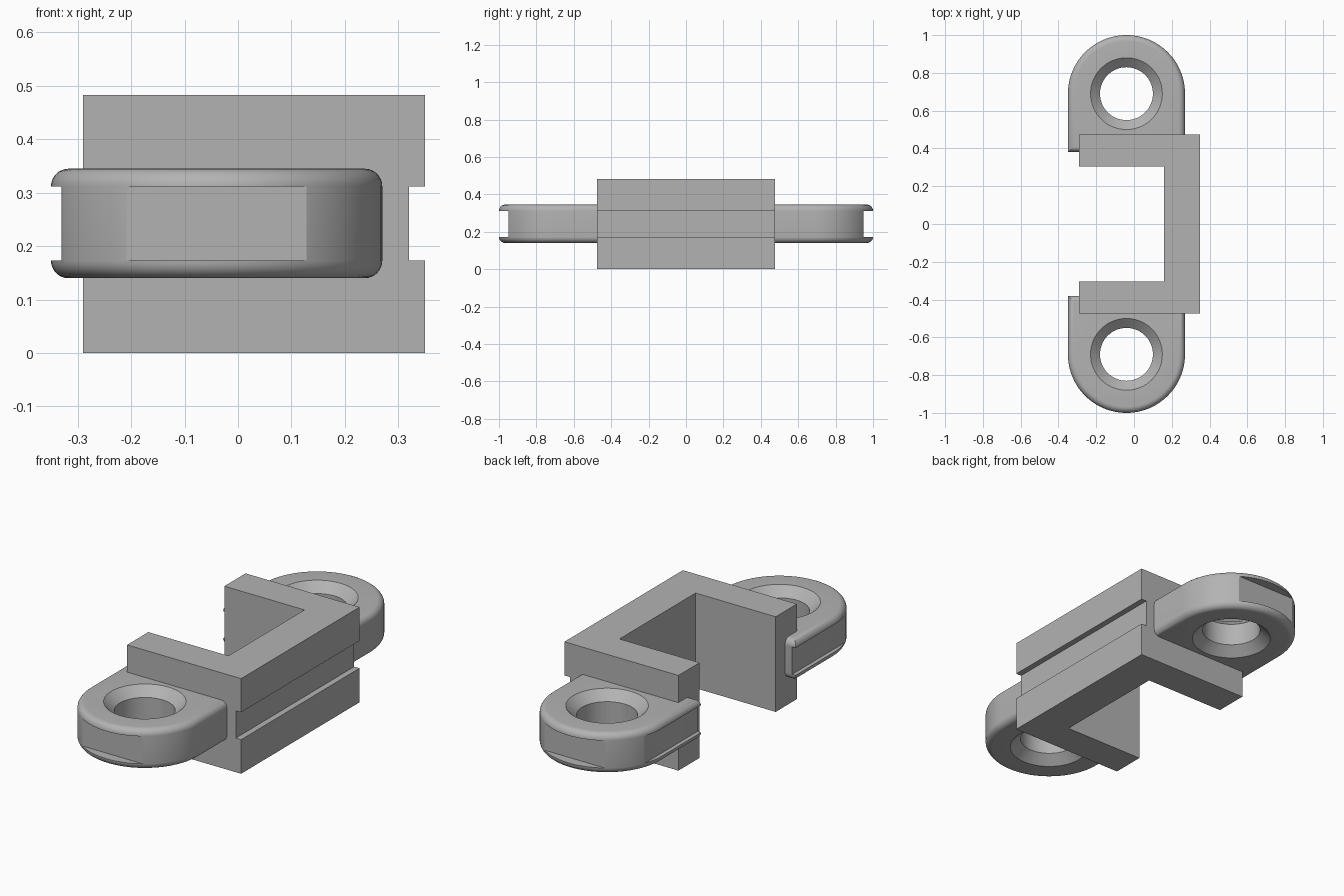
import bpy
import bmesh
from math import sin, cos, pi, radians
from mathutils import Matrix

cube = bpy.data.objects.get("Cube")
if cube:
    bpy.data.objects.remove(cube, do_unlink=True)

grey = bpy.data.materials.new("plain_grey")
grey.use_nodes = True
colour = (0.45, 0.45, 0.45, 1)
grey.diffuse_color = colour
grey.node_tree.nodes["Principled BSDF"].inputs["Base Color"].default_value = colour

# Shared heights and sizes
HEIGHT = 0.483
EAR_LOW, EAR_HIGH = 0.14, 0.345
GROOVE_LOW, GROOVE_HIGH = 0.173, 0.312
EAR_X, EAR_Y, EAR_R = -0.04, 0.69, 0.31
HOLE_R, SINK_R, SINK_DEPTH = 0.14, 0.19, 0.045
FILLET = 0.033


def finish(name, bm):
    bmesh.ops.recalc_face_normals(bm, faces=bm.faces)
    mesh = bpy.data.meshes.new(name)
    bm.to_mesh(mesh)
    bm.free()
    mesh.materials.append(grey)
    obj = bpy.data.objects.new(name, mesh)
    bpy.context.collection.objects.link(obj)
    return obj


def prism(name, outline, low, high, fillet=0):
    bm = bmesh.new()
    bottom = bm.faces.new([bm.verts.new((x, y, low)) for x, y in outline])
    extruded = bmesh.ops.extrude_face_region(bm, geom=[bottom])["geom"]
    moved = [v for v in extruded if isinstance(v, bmesh.types.BMVert)]
    bmesh.ops.translate(bm, verts=moved, vec=(0, 0, high - low))
    if fillet:
        rims = [e for e in bm.edges if abs(e.verts[0].co.z - e.verts[1].co.z) < 1e-5]
        bmesh.ops.bevel(bm, geom=rims, offset=fillet, segments=8,
                        profile=0.5, affect='EDGES', clamp_overlap=False)
    return finish(name, bm)


def box(name, x0, x1, y0, y1, z0, z1):
    return prism(name, [(x0, y0), (x1, y0), (x1, y1), (x0, y1)], z0, z1)


def turned(name, profile, x, y, sides=64):
    bm = bmesh.new()
    rings = [[bm.verts.new((x + r * cos(2 * pi * i / sides),
                            y + r * sin(2 * pi * i / sides), z))
              for i in range(sides)] for r, z in profile]
    for a, b in zip(rings, rings[1:]):
        for i in range(sides):
            j = (i + 1) % sides
            bm.faces.new((a[i], a[j], b[j], b[i]))
    bm.faces.new(rings[0])
    bm.faces.new(rings[-1])
    return finish(name, bm)


def activate(obj):
    bpy.ops.object.select_all(action='DESELECT')
    obj.select_set(True)
    bpy.context.view_layer.objects.active = obj


def cut(obj, cutter):
    cutter.hide_render = True
    mod = obj.modifiers.new("cut", 'BOOLEAN')
    mod.operation = 'DIFFERENCE'
    mod.solver = 'EXACT'
    mod.object = cutter
    activate(obj)
    bpy.ops.object.modifier_apply(modifier=mod.name)
    bpy.data.objects.remove(cutter, do_unlink=True)


# U-shaped channel, with a strap groove along its back wall
channel = prism("channel", [(-0.29, -0.475), (0.35, -0.475), (0.35, 0.475), (-0.29, 0.475),
                            (-0.29, 0.305), (0.16, 0.305), (0.16, -0.305), (-0.29, -0.305)],
                0, HEIGHT)
cut(channel, box("channel_groove", 0.32, 0.5, -0.6, 0.6, GROOVE_LOW, GROOVE_HIGH))

# Rounded mounting ear
steps = 48
outline = [(EAR_X + EAR_R * cos(pi * i / steps), EAR_Y + EAR_R * sin(pi * i / steps))
           for i in range(steps + 1)]
outline += [(EAR_X - EAR_R, 0.38), (EAR_X + EAR_R, 0.38)]
back_ear = prism("back_ear", outline, EAR_LOW, EAR_HIGH, FILLET)

# Screw hole, countersunk on both faces
over = 0.02
wide = SINK_R + over * (SINK_R - HOLE_R) / SINK_DEPTH
cut(back_ear, turned("screw_hole", [(wide, EAR_LOW - over), (HOLE_R, EAR_LOW + SINK_DEPTH),
                                    (HOLE_R, EAR_HIGH - SINK_DEPTH), (wide, EAR_HIGH + over)],
                     EAR_X, EAR_Y))

# Strap groove continues along the ear's open side and tip
cut(back_ear, box("side_groove", -0.5, -0.33, 0.2, 1.2, GROOVE_LOW, GROOVE_HIGH))
cut(back_ear, box("tip_groove", -0.6, 0.6, 0.95, 1.2, GROOVE_LOW, GROOVE_HIGH))

# Mirrored ear at the front
bm = bmesh.new()
bm.from_mesh(back_ear.data)
bmesh.ops.transform(bm, matrix=Matrix.Scale(-1, 4, (0, 1, 0)), verts=bm.verts)
front_ear = finish("front_ear", bm)

for ear in (back_ear, front_ear):
    activate(ear)
    bpy.ops.object.shade_smooth_by_angle(angle=radians(30))
